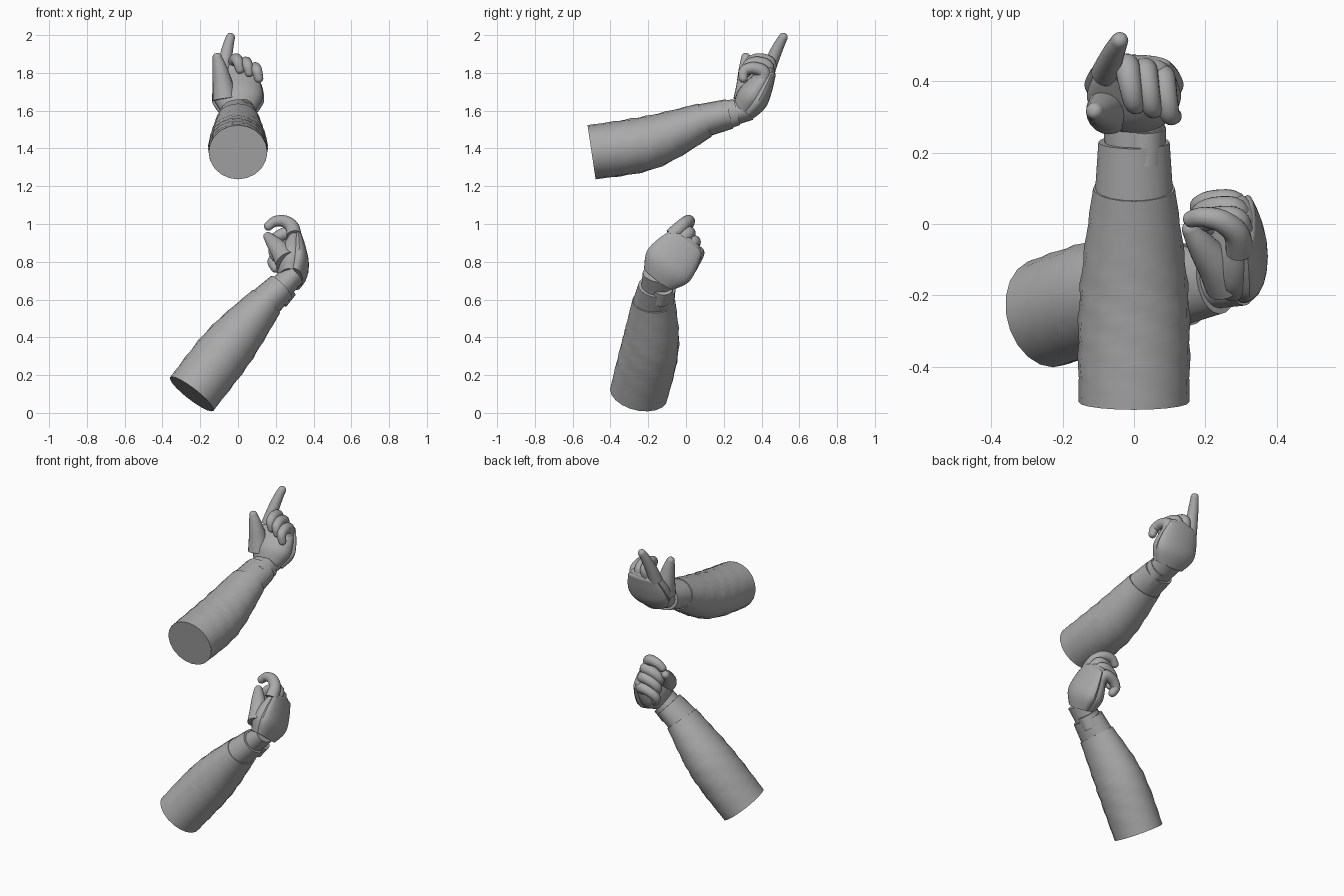
import bpy, bmesh, math
from mathutils import Vector

cube = bpy.data.objects.get("Cube")
if cube:
    bpy.data.objects.remove(cube, do_unlink=True)

# Single plain material
grey = bpy.data.materials.new("plain_grey")
grey.use_nodes = True
colour = (0.4, 0.4, 0.4, 1)
grey.diffuse_color = colour
shader = grey.node_tree.nodes["Principled BSDF"]
shader.inputs["Base Color"].default_value = colour


def spline(before, start, end, after, t):
    """Smooth blend from start to end, using their neighbours."""
    leave, arrive = (end - before) / 2, (after - start) / 2
    smooth = t * t * (3 - 2 * t)
    return (start.lerp(end, smooth) + leave * t * (1 - t) ** 2
            - arrive * t * t * (1 - t))


def resample(values, steps):
    """Pass a smooth curve through a short list of vectors."""
    padded = [values[0], *values, values[-1]]
    curve = [spline(*padded[i:i + 4], k / steps)
             for i in range(len(values) - 1) for k in range(steps)]
    return curve + [values[-1]]


def loft(name, centres, sizes, side, dome=False, folds=0.0, steps=5, sides=20):
    """Skin elliptical rings; sizes hold half width along side and half thickness."""
    points = resample([Vector(c) for c in centres], steps)
    radii = resample([Vector(s) for s in sizes], steps)
    last = len(points) - 1
    tangents = [(points[min(i + 1, last)] - points[max(i - 1, 0)]).normalized()
                for i in range(last + 1)]
    if dome:  # rounded tip
        tip, size = points[-1], radii[-1]
        for step in range(1, 5):
            angle = step * math.pi / 10
            points.append(tip + tangents[-1] * math.sin(angle) * min(size))
            radii.append(size * math.cos(angle))
            tangents.append(tangents[-1])
    bm = bmesh.new()
    loops = []
    for i, (point, tangent, radius) in enumerate(zip(points, tangents, radii)):
        across = Vector(side)
        across = (across - tangent * across.dot(tangent)).normalized()
        normal = tangent.cross(across)
        fade = folds * math.sin(math.pi * i / last)
        loop = []
        for j in range(sides):
            angle = math.tau * j / sides
            swell = 1 + fade * math.sin(3 * angle + i) * math.sin(i + angle)
            loop.append(bm.verts.new(point + across * radius.x * swell * math.cos(angle)
                                     + normal * radius.y * swell * math.sin(angle)))
        loops.append(loop)
    for low, high in zip(loops, loops[1:]):
        for j in range(sides):
            bm.faces.new((low[j - 1], low[j], high[j], high[j - 1]))
    bm.faces.new(loops[0])
    bm.faces.new(loops[-1])
    bmesh.ops.recalc_face_normals(bm, faces=bm.faces)
    mesh = bpy.data.meshes.new(name)
    bm.to_mesh(mesh)
    bm.free()
    mesh.materials.append(grey)
    mesh.shade_smooth()
    mesh.set_sharp_from_angle(angle=math.radians(45))
    part = bpy.data.objects.new(name, mesh)
    bpy.context.collection.objects.link(part)


def digit(name, base, axes, bends, splay, thick, thin):
    """Finger of four segments; bends are angles from the palm direction, in degrees."""
    thumbward, forward, inward = axes
    points = [base]
    for i, bend in enumerate(bends):
        angle = math.radians(bend)
        length = 0.07 - 0.01 * i
        points.append(points[-1] + thumbward * splay
                      + (forward * math.cos(angle) + inward * math.sin(angle)) * length)
    count = len(bends)
    sizes = [Vector((1, 1)) * (thick + (thin - thick) * i / count) for i in range(count + 1)]
    loft(name, points, sizes, thumbward, dome=True)


def hand(prefix, origin, forward, inward, mirror, index_bends, thumb_splay):
    forward = Vector(forward).normalized()
    inward = Vector(inward)
    inward = (inward - forward * inward.dot(forward)).normalized()
    thumbward = inward.cross(forward) * mirror
    axes = thumbward, forward, inward

    def place(u, f, n):
        return origin + thumbward * u + forward * f + inward * n

    # Palm and the raised panel on its back
    palm = [place(0, 0.08 * i, 0) for i in range(4)]
    widths = [(0.09, 0.06), (0.13, 0.08), (0.125, 0.065), (0.1, 0.04)]
    loft(prefix + "_palm", palm, widths, thumbward, dome=True)
    loft(prefix + "_back_panel",
         [p - inward * thick * 0.5 for p, (wide, thick) in zip(palm, widths)],
         [(wide * 1.05, thick * 0.65) for wide, thick in widths], thumbward, dome=True)

    # Thumb, pointing finger and three curled fingers
    digit(prefix + "_thumb", place(0.07, 0.06, 0.02), axes,
          (30, 35, 35, 35), thumb_splay, 0.065, 0.025)
    curled = (15, 100, 140, 205)
    for i, name in enumerate(("index", "middle", "ring", "little")):
        digit(f"{prefix}_{name}_finger", place(0.08 - 0.05 * i, 0.225 - 0.007 * i * i, 0), axes,
              curled if i else index_bends, -0.01, 0.04, 0.024)
    return thumbward


def arm(prefix, start, middle, end, wrist, sleeve_side, **pose):
    end, wrist = Vector(end), Vector(wrist)
    thumbward = hand(prefix, wrist, **pose)
    # Wrinkled sleeve, fitted cuff, wrist and its strap
    loft(prefix + "_sleeve", [start, middle, end],
         [(0.155, 0.145), (0.15, 0.145), (0.115, 0.095)], sleeve_side,
         folds=0.04, steps=10)
    loft(prefix + "_cuff", [end.lerp(wrist, t) for t in (-0.1, 0.65)],
         [(0.11, 0.09), (0.1, 0.08)], sleeve_side)
    loft(prefix + "_wrist", [end.lerp(wrist, t) for t in (0.4, 1.2)],
         [(0.08, 0.07), (0.09, 0.06)], sleeve_side)
    loft(prefix + "_strap", [end.lerp(wrist, t) - thumbward * 0.03 for t in (0.4, 0.85)],
         [(0.06, 0.08), (0.06, 0.07)], sleeve_side)


# Upper arm reaches back with the index finger raised
arm("upper", (0, -0.5, 1.38), (0, -0.2, 1.43), (0, 0.1, 1.55), (0, 0.3, 1.6), (1, 0, 0),
    forward=(0, 0.55, 0.83), inward=(0, -0.83, 0.55), mirror=1,
    index_bends=(12, 10, 8, 5), thumb_splay=0.01)

# Lower arm rises sideways with index finger and thumb nearly meeting
arm("lower", (-0.245, -0.25, 0.1), (-0.05, -0.19, 0.35), (0.15, -0.17, 0.59),
    (0.275, -0.145, 0.71), (0, 1, 0),
    forward=(0.1, 0.6, 0.8), inward=(-1, 0, 0), mirror=-1,
    index_bends=(15, 50, 90, 130), thumb_splay=-0.01)
